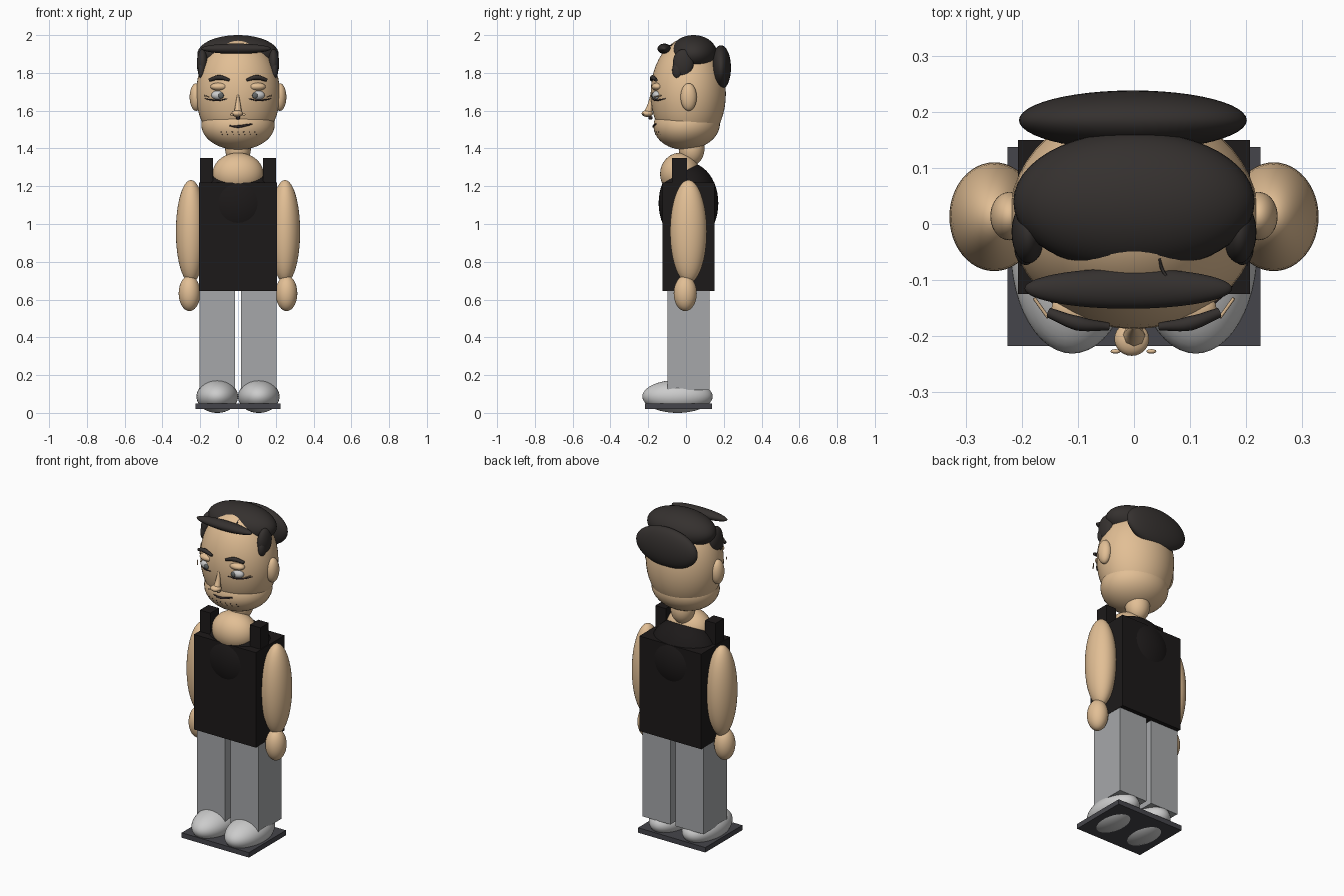
import bpy, bmesh, math
from mathutils import Matrix, Vector

if "Cube" in bpy.data.objects:
    bpy.data.objects.remove(bpy.data.objects["Cube"])


def mat(name, r, g, b):
    m = bpy.data.materials.new(name)
    m.diffuse_color = (r, g, b, 1)
    m.use_nodes = True
    m.node_tree.nodes["Principled BSDF"].inputs["Base Color"].default_value = m.diffuse_color
    return m


SKIN = mat("skin", .76, .52, .30)
HAIR = mat("hair_dark", .035, .03, .028)
SHIRT = mat("shirt_black", .012, .01, .01)
PANTS = mat("pants_grey", .38, .39, .40)
SHOE = mat("shoe_white", .8, .78, .78)
SOLE = mat("base_dark", .06, .06, .07)
WHITE = mat("eye_white", .8, .8, .78)
INK = mat("ink", .03, .02, .02)
IRIS = mat("iris", .12, .13, .13)


def finish(name, bm, material, smooth):
    for f in bm.faces:
        f.smooth = smooth
    me = bpy.data.meshes.new(name)
    bm.to_mesh(me)
    bm.free()
    me.materials.append(material)
    ob = bpy.data.objects.new(name, me)
    bpy.context.collection.objects.link(ob)
    return ob


def ball(name, c, r, material, tilt=0, seg=48):
    bm = bmesh.new()
    bmesh.ops.create_uvsphere(bm, u_segments=seg, v_segments=seg // 2, radius=1)
    m = Matrix.Translation(c) @ Matrix.Rotation(tilt, 4, 'X') @ Matrix.Diagonal((*r, 1))
    bm.transform(m)
    return finish(name, bm, material, True)


def box(name, lo, hi, material):
    lo, hi = Vector(lo), Vector(hi)
    bm = bmesh.new()
    bmesh.ops.create_cube(bm, size=1)
    bm.transform(Matrix.Translation((lo + hi) / 2) @ Matrix.Diagonal((*(hi - lo), 1)))
    return finish(name, bm, material, False)


def stroke(name, pts, radii, material):
    cu = bpy.data.curves.new(name, 'CURVE')
    cu.dimensions = '3D'
    cu.bevel_depth = 1
    cu.bevel_resolution = 2
    cu.resolution_u = 6
    cu.use_fill_caps = True
    sp = cu.splines.new('BEZIER')
    sp.bezier_points.add(len(pts) - 1)
    for bp, p, r in zip(sp.bezier_points, pts, radii):
        bp.co, bp.radius = p, r
        bp.handle_left_type = bp.handle_right_type = 'AUTO'
    cu.materials.append(material)
    ob = bpy.data.objects.new(name, cu)
    bpy.context.collection.objects.link(ob)
    return ob


HEAD_C, HEAD_R = (0, .012, 1.69), (.222, .199, .295)
JAW_C, JAW_R = (0, .004, 1.525), (.194, .176, .132)


def on_front(c, r, x, z):
    # point on the front of an ellipsoid
    k = 1 - ((x - c[0]) / r[0]) ** 2 - ((z - c[2]) / r[2]) ** 2
    return (x, c[1] - r[1] * math.sqrt(max(k, 0)), z)


# base plate and clothing
box("base_plate", (-.225, -.217, .02), (.225, .137, .05), SOLE)
box("shirt_body", (-.207, -.125, .645), (.207, .15, 1.22), SHIRT)
ball("chest", (0, .013, 1.11), (.215, .158, .215), SHIRT)

# head, neck
ball("upper_chest", (0, -.032, 1.265), (.135, .105, .112), SKIN)
ball("neck", (0, .03, 1.40), (.068, .068, .09), SKIN)
ball("head", HEAD_C, HEAD_R, SKIN)
ball("jaw", JAW_C, JAW_R, SKIN, tilt=math.radians(5))

# hair
ball("hair_top", (0, .04, 1.9), (.215, .125, .1), HAIR)
ball("hair_fringe", (-.01, -.115, 1.928), (.185, .036, .027), HAIR)
ball("hair_back", (-.002, .185, 1.828), (.203, .053, .118), HAIR)
stroke("hair_strand", [(.045, -.06, 1.955), (.05, -.08, 1.945), (.06, -.097, 1.945)],
       [.003, .003, .002], HAIR)

# paired parts
for s, side in ((-1, "left"), (1, "right")):
    ball(f"{side}_shoe", (s * .11, -.045, .087), (.11, .186, .087), SHOE)
    xs = sorted((s * .017, s * .205))
    box(f"{side}_leg", (xs[0], -.098, .12), (xs[1], .125, .65), PANTS)
    xs = sorted((s * .132, s * .202))
    box(f"{side}_strap", (xs[0], -.075, 1.19), (xs[1], .005, 1.35), SHIRT)
    ball(f"{side}_arm", (s * .249, .013, .96), (.08, .097, .273), SKIN)
    ball(f"{side}_hand", (s * .257, -.004, .633), (.057, .061, .094), SKIN)
    ball(f"{side}_ear", (s * .222, .014, 1.672), (.034, .043, .073), SKIN)
    ball(f"{side}_hair_side", (s * .188, -.015, 1.85), (.03, .055, .075), HAIR)
    ball(f"{side}_sideburn", (s * .193, -.045, 1.815), (.02, .028, .045), HAIR)
    # eyes
    ball(f"{side}_eye", (s * .098, -.15, 1.682), (.044, .028, .026), WHITE, seg=24)
    ball(f"{side}_iris", (s * .09, -.174, 1.68), (.015, .008, .016), IRIS, seg=16)
    ball(f"{side}_eyelid", (s * .097, -.15, 1.727), (.05, .032, .022), SKIN, seg=24)
    stroke(f"{side}_eyebrow",
           [(s * .045, -.183, 1.762), (s * .1, -.177, 1.776), (s * .152, -.158, 1.762)],
           [.007, .013, .009], HAIR)
    line = [on_front(HEAD_C, HEAD_R, s * x, z) for x, z in
            ((.055, 1.664), (.1, 1.655), (.14, 1.657), (.175, 1.664))]
    stroke(f"{side}_under_eye_line", line, [.002, .004, .004, .002], INK)
    stroke(f"{side}_eye_crease", [(s * .153, -.167, 1.672), (s * .178, -.132, 1.68)],
           [.003, .003], SKIN)
    ball(f"{side}_nostril", (s * .032 - .001, -.227, 1.58), (.009, .004, .006), SKIN, seg=12)

# nose
stroke("nose_bridge", [(0, -.183, 1.69), (0, -.19, 1.63), (0, -.2, 1.59)],
       [.004, .014, .021], SKIN)
ball("nose_tip", (-.004, -.205, 1.585), (.031, .03, .018), SKIN, seg=24)
ball("nose_shadow", (0, -.188, 1.562), (.012, .012, .01), INK, seg=12)

# mouth and stubble
mouth = [on_front(JAW_C, JAW_R, x, z) for x, z in
         ((-.045, 1.52), (0, 1.516), (.04, 1.522), (.075, 1.53))]
stroke("mouth", mouth, [.003, .007, .006, .003], INK)
for row, z in enumerate((1.488, 1.476)):
    for i in range(7):
        x = -.09 + .03 * i + .006 * row
        ball("stubble", on_front(JAW_C, JAW_R, x, z), (.004, .004, .004), INK, seg=8)
